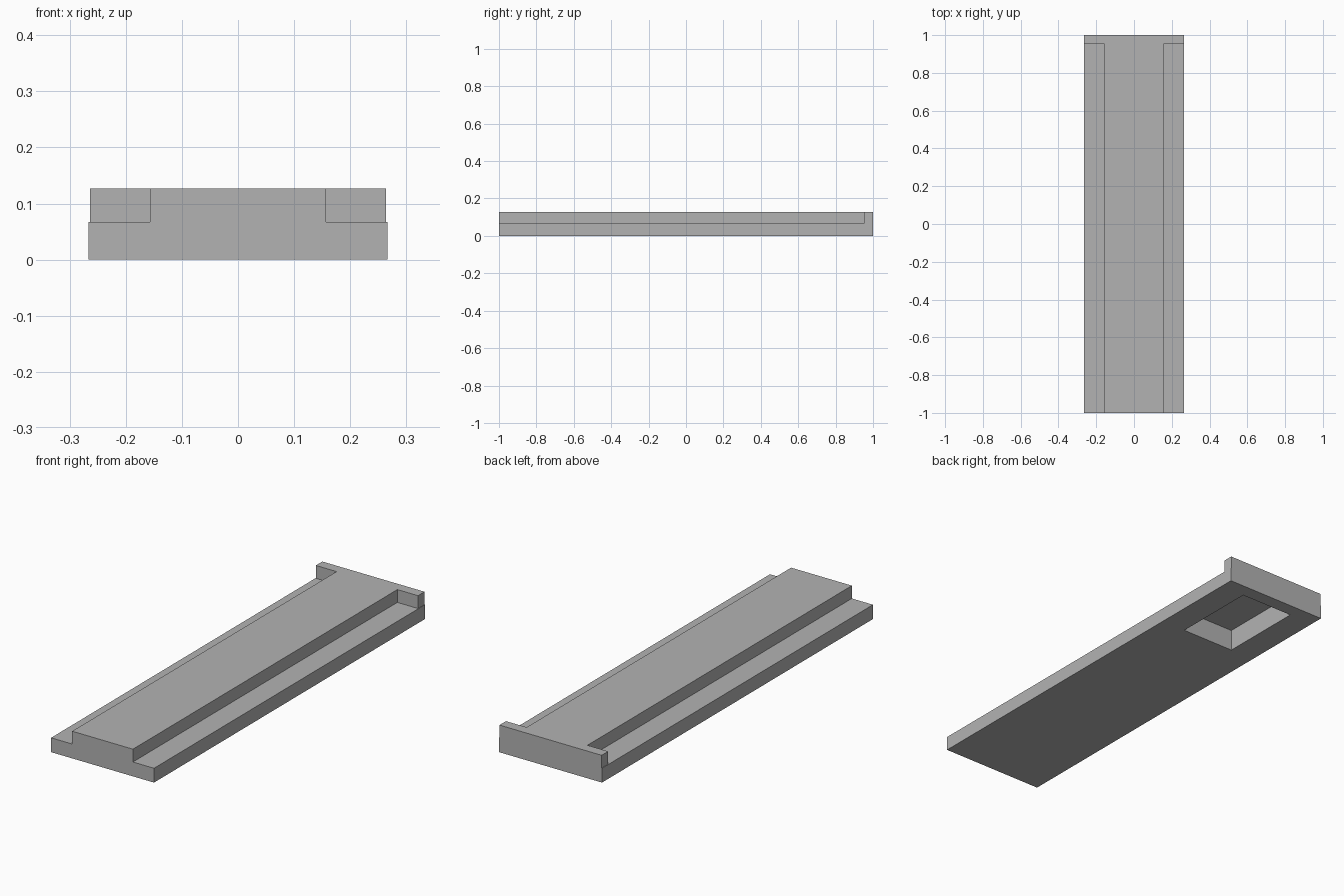
import bpy
import bmesh

cube = bpy.data.objects.get("Cube")
if cube:
    bpy.data.objects.remove(cube, do_unlink=True)

grey = bpy.data.materials.new("plain grey")
grey.use_nodes = True
grey.diffuse_color = (0.45, 0.45, 0.45, 1)
grey.node_tree.nodes["Principled BSDF"].inputs["Base Color"].default_value = (0.45, 0.45, 0.45, 1)


def prism(name, outline, bottom, top):
    """Extrude a counter-clockwise plan outline between two heights."""
    bm = bmesh.new()
    base = bm.faces.new([bm.verts.new((x, y, bottom)) for x, y in outline])
    result = bmesh.ops.extrude_face_region(bm, geom=[base], use_keep_orig=True)
    raised = [v for v in result["geom"] if isinstance(v, bmesh.types.BMVert)]
    bmesh.ops.translate(bm, verts=raised, vec=(0, 0, top - bottom))
    bmesh.ops.recalc_face_normals(bm, faces=bm.faces)
    mesh = bpy.data.meshes.new(name)
    bm.to_mesh(mesh)
    bm.free()
    mesh.materials.append(grey)
    obj = bpy.data.objects.new(name, mesh)
    bpy.context.collection.objects.link(obj)
    return obj


def rectangle(half_width, front, back):
    return [(-half_width, front), (half_width, front), (half_width, back), (-half_width, back)]


def combine(target, tool, operation):
    """Apply a boolean and discard its tool object."""
    mod = target.modifiers.new(operation.lower(), "BOOLEAN")
    mod.operation = operation
    mod.solver = "EXACT"
    mod.object = tool
    bpy.context.view_layer.update()
    graph = bpy.context.evaluated_depsgraph_get()
    mesh = bpy.data.meshes.new_from_object(target.evaluated_get(graph))
    target.modifiers.clear()
    target.data = mesh
    bpy.data.objects.remove(tool, do_unlink=True)


# Wide base slab
slab = prism("sliding_plate", rectangle(0.266, -1, 1), 0, 0.067)

# Raised centre rail with a cross stop at the back
RAIL, STOP, LEDGE = 0.157, 0.264, 0.952
half = [(RAIL, -1), (RAIL, LEDGE), (STOP, LEDGE), (STOP, 1)]
outline = half + [(-x, y) for x, y in reversed(half)]
rail = prism("raised_rail", outline, 0.03, 0.127)
combine(slab, rail, "UNION")

# Rectangular pocket in the underside near the back
pocket = prism("pocket_cutter", rectangle(0.139, 0.52, 0.935), -0.1, 0.102)
pocket.hide_render = True
combine(slab, pocket, "DIFFERENCE")

# Merge flat regions left by the cuts
bm = bmesh.new()
bm.from_mesh(slab.data)
bmesh.ops.remove_doubles(bm, verts=bm.verts, dist=0.0001)
bmesh.ops.dissolve_limit(bm, angle_limit=0.01, verts=bm.verts, edges=bm.edges)
bm.to_mesh(slab.data)
bm.free()
slab.data.name = "sliding_plate"
